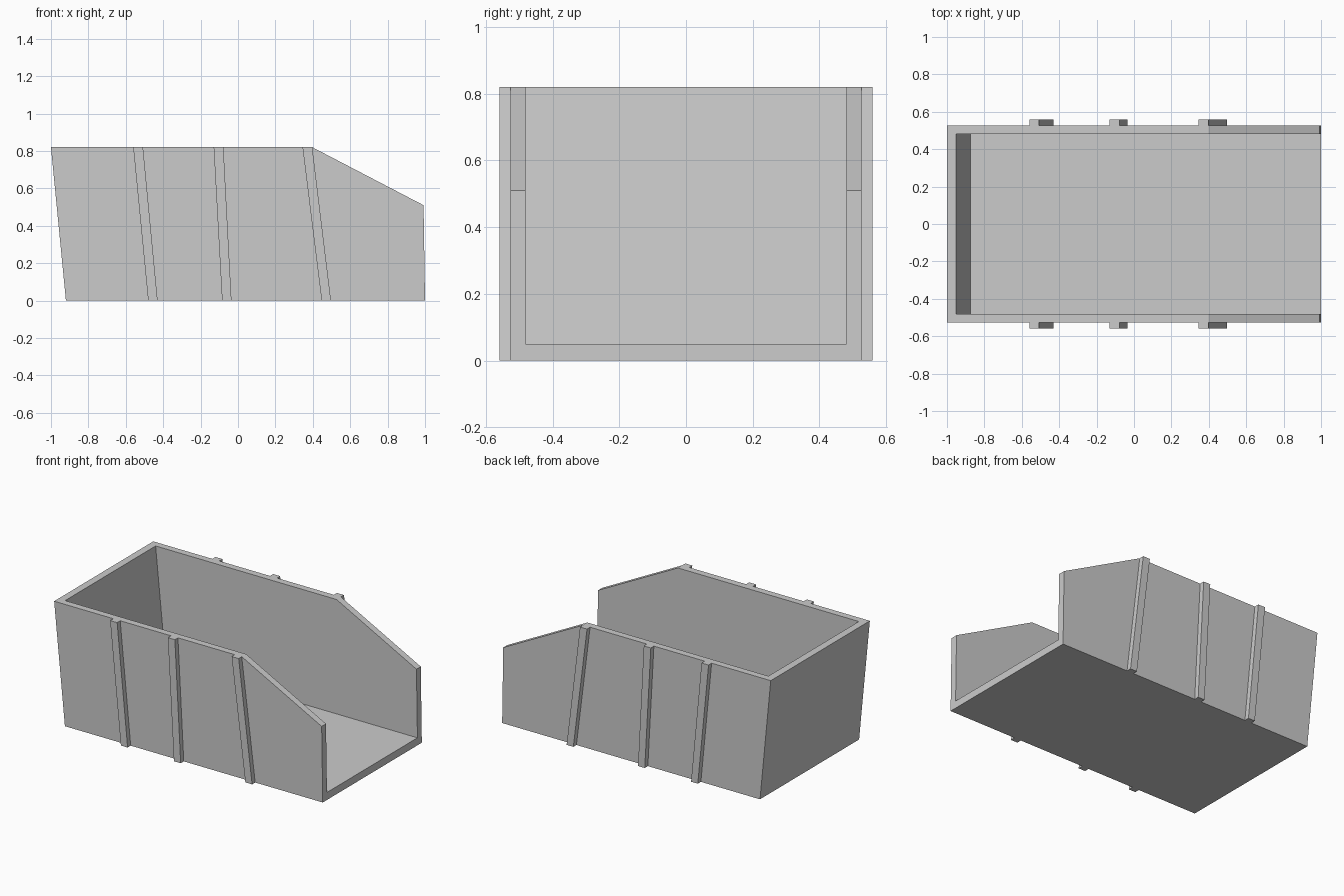
import bpy
import bmesh

if "Cube" in bpy.data.objects:
    bpy.data.objects.remove(bpy.data.objects["Cube"])


def prism(name, profile, y0, y1):
    """Extrude an (x, z) side profile from y0 to y1."""
    bm = bmesh.new()
    face = bm.faces.new([bm.verts.new((x, y0, z)) for x, z in profile])
    ext = bmesh.ops.extrude_face_region(bm, geom=[face])
    verts = [g for g in ext["geom"] if isinstance(g, bmesh.types.BMVert)]
    bmesh.ops.translate(bm, verts=verts, vec=(0, y1 - y0, 0))
    bmesh.ops.recalc_face_normals(bm, faces=bm.faces)
    mesh = bpy.data.meshes.new(name)
    bm.to_mesh(mesh)
    bm.free()
    obj = bpy.data.objects.new(name, mesh)
    bpy.context.collection.objects.link(obj)
    return obj


HEIGHT = 0.82
HALF_WIDTH = 0.527   # outer face of the side walls
INNER = 0.481        # inner face of the side walls
RIB_OUT = 0.56

# Open-topped, open-ended tub: outer solid with the load space cut away
tub = prism("tub", [(-0.92, 0), (1.0, 0), (0.992, 0.51), (0.397, HEIGHT), (-1.0, HEIGHT)],
            -HALF_WIDTH, HALF_WIDTH)
cutter = prism("load_space_cutter",
               [(-0.875, 0.05), (1.2, 0.05), (1.2, 1.0), (-0.968, 1.0)], -INNER, INNER)
cutter.hide_render = True
cut = tub.modifiers.new("load_space", 'BOOLEAN')
cut.operation = 'DIFFERENCE'
cut.solver = 'EXACT'
cut.object = cutter
bpy.context.view_layer.objects.active = tub
bpy.ops.object.modifier_apply(modifier=cut.name)
bpy.data.objects.remove(cutter)

# Slanted ribs on both side walls: (left x at top, left x at bottom)
ribs = {"rear_rib": (-0.56, -0.48), "middle_rib": (-0.13, -0.085), "front_rib": (0.345, 0.447)}
for name, (top, bottom) in ribs.items():
    rib = prism(name, [(bottom, 0), (bottom + 0.05, 0), (top + 0.052, HEIGHT), (top, HEIGHT)],
                -RIB_OUT, -HALF_WIDTH)
    mirror = rib.modifiers.new("other_side", 'MIRROR')
    mirror.use_axis = (False, True, False)
    mirror.use_mirror_merge = False
